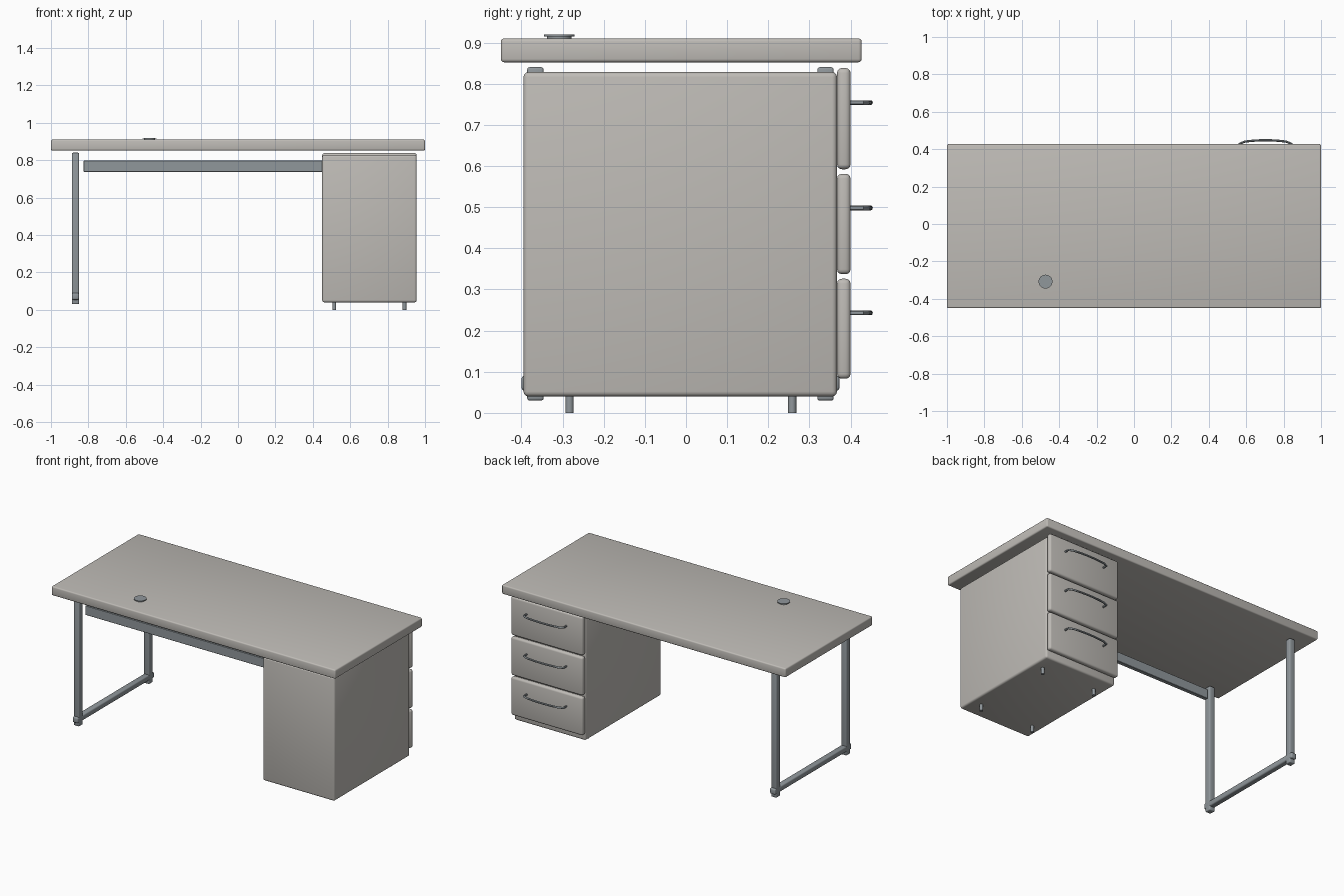
import bpy, math
from mathutils import Vector

if "Cube" in bpy.data.objects:
    bpy.data.objects.remove(bpy.data.objects["Cube"])


def material(name, colour):
    m = bpy.data.materials.new(name)
    m.use_nodes = True
    m.diffuse_color = (*colour, 1)
    m.node_tree.nodes["Principled BSDF"].inputs["Base Color"].default_value = (*colour, 1)
    return m


laminate = material("warm grey laminate", (0.52, 0.50, 0.47))
metal = material("grey metal", (0.28, 0.31, 0.33))


def finish(name, mat):
    ob = bpy.context.object
    ob.name = name
    ob.data.materials.append(mat)
    return ob


def smooth():
    bpy.ops.object.shade_smooth_by_angle(angle=math.radians(35))


def box(name, lo, hi, mat, bevel=0, segments=3):
    """Box between two corners with rounded edges."""
    lo, hi = Vector(lo), Vector(hi)
    bpy.ops.mesh.primitive_cube_add(size=1, location=(lo + hi) / 2)
    ob = finish(name, mat)
    ob.scale = hi - lo
    bpy.ops.object.transform_apply(location=False, rotation=False, scale=True)
    if bevel:
        mod = ob.modifiers.new("rounding", "BEVEL")
        mod.width, mod.segments = bevel, segments
        bpy.ops.object.modifier_apply(modifier=mod.name)
        smooth()
    return ob


def cylinder(name, x, y, z0, z1, radius, mat, sides=24):
    bpy.ops.mesh.primitive_cylinder_add(vertices=sides, radius=radius, depth=z1 - z0,
                                        location=(x, y, (z0 + z1) / 2))
    finish(name, mat)
    smooth()


def handle(name, z):
    """Bowed bar with a short stem at each end."""
    cx, half = 0.703, 0.14
    path = [(cx - half, 0.395), (cx - half, 0.428)]
    for i in range(1, 10):
        t = -1 + i / 5
        path.append((cx + half * t, 0.436 + 0.012 * (1 - t * t)))
    path += [(cx + half, 0.428), (cx + half, 0.395)]
    curve = bpy.data.curves.new(name, "CURVE")
    curve.dimensions = "3D"
    curve.bevel_depth = 0.006
    curve.bevel_resolution = 3
    curve.use_fill_caps = True
    spline = curve.splines.new("POLY")
    spline.points.add(len(path) - 1)
    for p, (x, y) in zip(spline.points, path):
        p.co = (x, y, z, 1)
    ob = bpy.data.objects.new(name, curve)
    bpy.context.collection.objects.link(ob)
    bpy.ops.object.select_all(action="DESELECT")
    ob.select_set(True)
    bpy.context.view_layer.objects.active = ob
    bpy.ops.object.convert(target="MESH")
    finish(name, metal)
    smooth()


# Worktop and cable grommet
box("worktop", (-1, -0.45, 0.852), (1, 0.427, 0.91), laminate, 0.008)
cylinder("grommet_collar", -0.473, -0.308, 0.905, 0.916, 0.03, metal, 32)
cylinder("grommet_cap", -0.473, -0.308, 0.915, 0.92, 0.037, metal, 32)

# Drawer cabinet
box("cabinet", (0.45, -0.395, 0.04), (0.955, 0.367, 0.828), laminate, 0.012)
for label, z0, z1, grip in (("lower", 0.083, 0.326, 0.243),
                            ("middle", 0.337, 0.581, 0.498),
                            ("upper", 0.592, 0.838, 0.754)):
    box(label + "_drawer_front", (0.45, 0.367, z0), (0.955, 0.4, z1), laminate, 0.012)
    handle(label + "_handle", grip)

# Cabinet feet
for side, x in (("right", 0.515), ("left", 0.89)):
    for end, y in (("front", -0.283), ("back", 0.258)):
        cylinder(f"{end}_{side}_foot", x, y, 0, 0.045, 0.01, metal, 16)

# Leg frame and rails
for end, y in (("front", -0.366), ("back", 0.339)):
    box(end + "_post", (-0.888, y - 0.02, 0.03), (-0.85, y + 0.02, 0.84), metal, 0.006)
box("floor_rail", (-0.888, -0.4, 0.054), (-0.85, 0.373, 0.09), metal, 0.008)
box("cross_rail", (-0.825, -0.357, 0.738), (0.46, -0.332, 0.798), metal, 0.002, 1)
